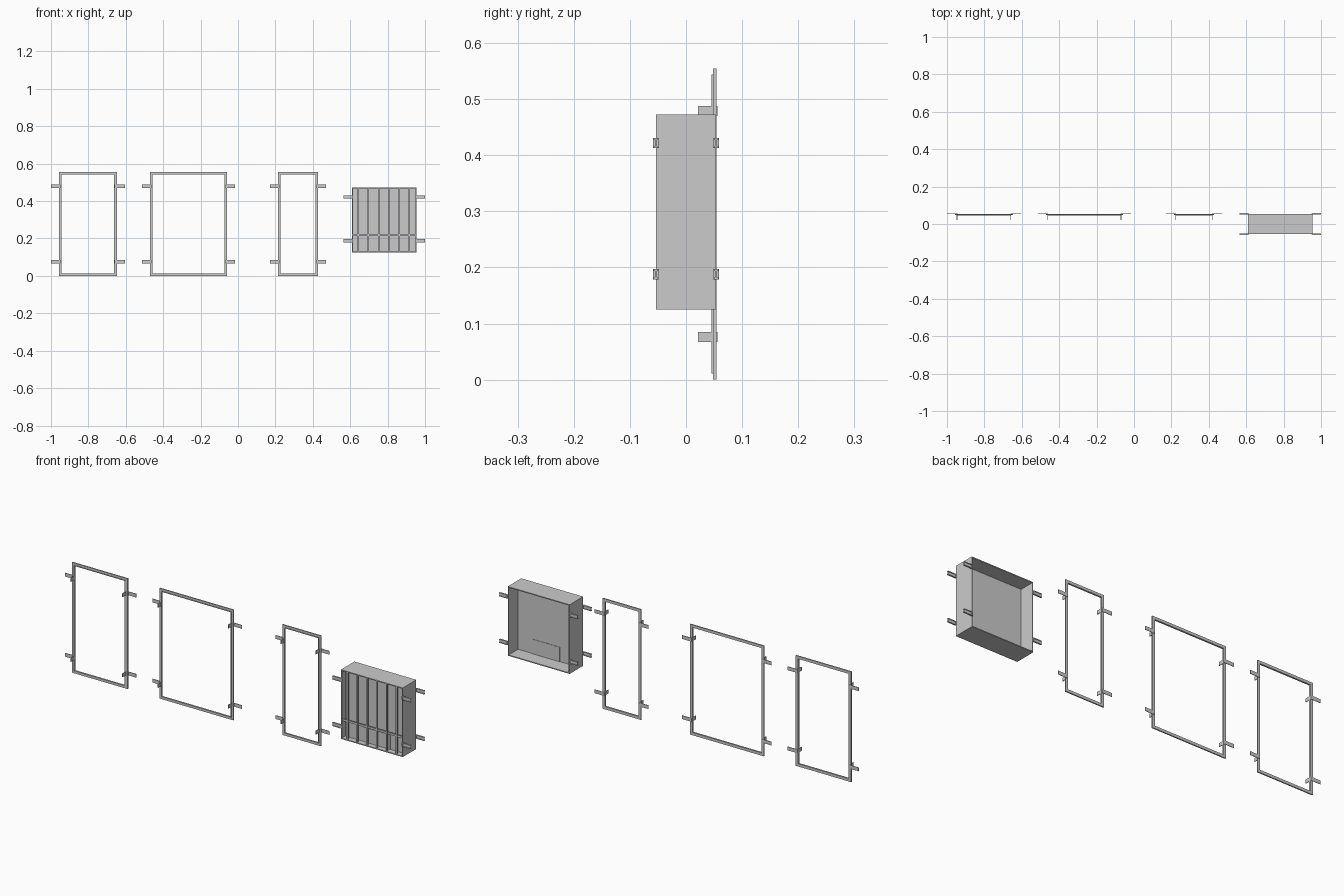
import bpy, bmesh
from mathutils import Vector

if "Cube" in bpy.data.objects:
    bpy.data.objects.remove(bpy.data.objects["Cube"])


def boxes(name, parts):
    """One mesh object made of boxes given as (x0, x1, y0, y1, z0, z1)."""
    bm = bmesh.new()
    for x0, x1, y0, y1, z0, z1 in parts:
        vs = bmesh.ops.create_cube(bm, size=1)["verts"]
        size = Vector((abs(x1 - x0), y1 - y0, z1 - z0))
        mid = Vector((x0 + x1, y0 + y1, z0 + z1)) / 2
        for v in vs:
            v.co = v.co * size + mid
    me = bpy.data.meshes.new(name)
    bm.to_mesh(me)
    bm.free()
    ob = bpy.data.objects.new(name, me)
    bpy.context.collection.objects.link(ob)
    return ob


def ring(x0, x1, z0, z1, w, y0, y1):
    """Rectangular ring of bars, width w, facing the front."""
    return [(x0, x0 + w, y0, y1, z0, z1), (x1 - w, x1, y0, y1, z0, z1),
            (x0 + w, x1 - w, y0, y1, z0, z0 + w),
            (x0 + w, x1 - w, y0, y1, z1 - w, z1)]


# Three flat frames with an inner lip and four L-shaped wall tabs each
H = 0.555
for name, x0, x1 in (("medium_frame", -0.957, -0.648),
                     ("wide_frame", -0.471, -0.059),
                     ("narrow_frame", 0.213, 0.428)):
    boxes(name, ring(x0, x1, 0, H, 0.013, 0.048, 0.054))
    boxes(name + "_lip", ring(x0 + 0.011, x1 - 0.011, 0.011, H - 0.011,
                              0.003, 0.0455, 0.054))
    tabs = []
    for edge, s in ((x0, -1), (x1, 1)):
        for z in (0.076, 0.479):
            inner = edge - s * 0.012
            tabs.append((inner, edge + s * 0.043, 0.0535, 0.056,
                         z - 0.009, z + 0.009))
            tabs.append((inner, inner + s * 0.003, 0.021, 0.055,
                         z - 0.009, z + 0.009))
    boxes(name + "_tabs", tabs)

# Housing: four walls, open at front and back
X0, X1, Z0, Z1, D = 0.61, 0.954, 0.125, 0.473, 0.0535
boxes("housing_walls", ring(X0, X1, Z0, Z1, 0.005, -D, D))

# Partition panel and the raised cover plate near its foot
boxes("partition_panel", [(X0 + 0.004, X1 - 0.004, -0.026, -0.021,
                           Z0 + 0.004, Z1 - 0.004)])
boxes("cover_plate", [(0.716, 0.866, -0.028, -0.019, Z0 + 0.005, 0.203)])

# Front grille: six uprights and one cross bar
grille = [(0.643 + i * 0.0547 - 0.004, 0.643 + i * 0.0547 + 0.004,
           -0.051, -0.044, Z0 + 0.004, Z1 - 0.004) for i in range(6)]
grille.append((X0 + 0.004, X1 - 0.004, -0.046, -0.039, 0.214, 0.224))
boxes("front_grille", grille)

# Channel-shaped brackets on both sides, front and back
brackets = []
for edge, s in ((X0, -1), (X1, 1)):
    for y in (-D, D):
        for z in (0.188, 0.422):
            inner, outer = edge - s * 0.006, edge + s * 0.046
            brackets.append((inner, outer, y - 0.0015, y + 0.0015,
                             z - 0.009, z + 0.009))
            for dz in (-0.0075, 0.0075):
                brackets.append((edge, outer, y - 0.004, y + 0.004,
                                 z + dz - 0.0015, z + dz + 0.0015))
            brackets.append((edge, edge + s * 0.003, y - 0.005, y + 0.005,
                             z - 0.009, z + 0.009))
boxes("side_brackets", brackets)
